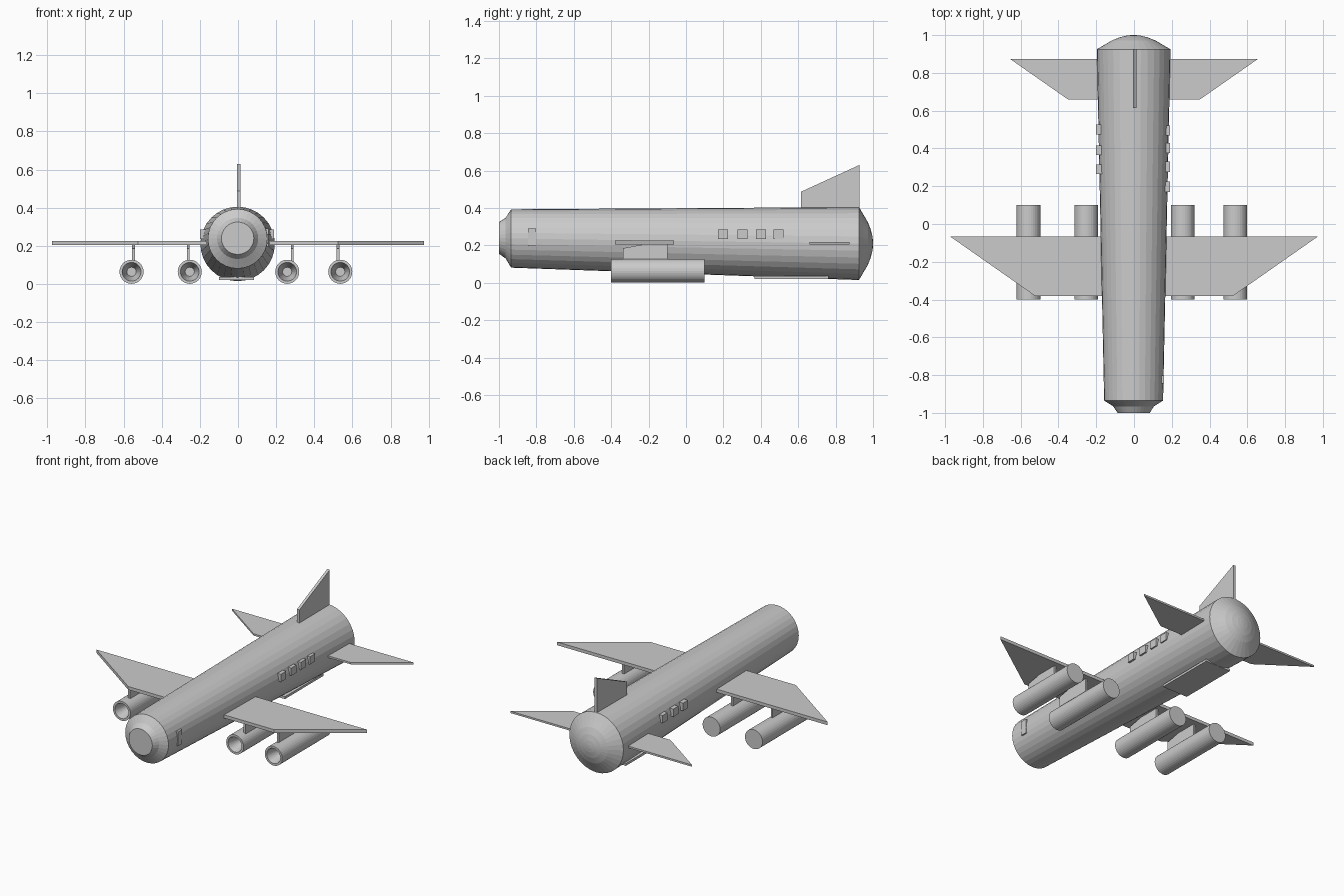
import bpy, bmesh, math
from mathutils import Vector

if "Cube" in bpy.data.objects:
    bpy.data.objects.remove(bpy.data.objects["Cube"])


def finish(name, bm):
    bmesh.ops.recalc_face_normals(bm, faces=bm.faces)
    me = bpy.data.meshes.new(name)
    bm.to_mesh(me)
    bm.free()
    ob = bpy.data.objects.new(name, me)
    bpy.context.collection.objects.link(ob)
    return ob


def tube(name, rings, cx=0.0, n=32):
    """Loft circles (y, radius, centre z) along y and cap both ends."""
    bm = bmesh.new()
    loops = []
    for y, r, cz in rings:
        loops.append([bm.verts.new((cx + r * math.cos(2 * math.pi * i / n), y,
                                    cz + r * math.sin(2 * math.pi * i / n)))
                      for i in range(n)])
    for a, b in zip(loops, loops[1:]):
        for i in range(n):
            j = (i + 1) % n
            bm.faces.new((a[i], a[j], b[j], b[i]))
    bm.faces.new(loops[0])
    bm.faces.new(loops[-1])
    return finish(name, bm)


def slab(name, points, offset):
    """Extrude a planar outline by an offset vector."""
    bm = bmesh.new()
    face = bm.faces.new([bm.verts.new(p) for p in points])
    res = bmesh.ops.extrude_face_region(bm, geom=[face])
    verts = [v for v in res["geom"] if isinstance(v, bmesh.types.BMVert)]
    bmesh.ops.translate(bm, verts=verts, vec=Vector(offset))
    return finish(name, bm)


def box(name, x, y, z):
    return slab(name, [(x[0], y[0], z[0]), (x[1], y[0], z[0]),
                       (x[1], y[1], z[0]), (x[0], y[1], z[0])],
                (0, 0, z[1] - z[0]))


# Fuselage: stepped nose, widening body, domed tail
tube("fuselage", [
    (-1.0, 0.085, 0.24), (-0.965, 0.108, 0.239), (-0.948, 0.135, 0.238),
    (-0.935, 0.156, 0.237), (0.925, 0.195, 0.21), (0.95, 0.152, 0.21),
    (0.972, 0.115, 0.21), (0.988, 0.075, 0.21), (0.997, 0.038, 0.21),
    (1.0, 0.012, 0.21)], cx=-0.002)

# Wings and tailplanes on both sides
for side, s in (("left", -1), ("right", 1)):
    slab(side + "_wing", [(s * x, y, 0.204) for x, y in
         ((0.12, -0.38), (0.525, -0.38), (0.975, -0.065), (0.12, -0.065))],
         (0, 0, 0.021))
    slab(side + "_tailplane", [(s * x, y, 0.206) for x, y in
         ((0.12, 0.66), (0.35, 0.66), (0.655, 0.873), (0.12, 0.873))],
         (0, 0, 0.012))

# Tail fin
slab("tail_fin", [(-0.006, 0.615, 0.36), (-0.006, 0.615, 0.487),
                  (-0.006, 0.927, 0.63), (-0.006, 0.927, 0.36)], (0.018, 0, 0))

# Engines with hollow intakes, each hung from a pylon
for i, (ex, px) in enumerate(((-0.558, -0.548), (-0.253, -0.26),
                              (0.258, 0.284), (0.536, 0.524))):
    ez = 0.064
    tube(f"engine_{i + 1}", [(-0.30, 0.024, ez), (-0.40, 0.049, ez),
                             (-0.40, 0.063, ez), (0.10, 0.063, ez)], cx=ex)
    slab(f"pylon_{i + 1}", [(px - 0.007, y, z) for y, z in
         ((-0.337, 0.10), (-0.337, 0.185), (-0.215, 0.208),
          (-0.10, 0.208), (-0.10, 0.10))], (0.014, 0, 0))

# Cabin windows: four on the right, three on the left
for y in (0.197, 0.303, 0.402, 0.495):
    box("right_window", (0.15, 0.19), (y - 0.027, y + 0.027), (0.235, 0.285))
for y in (0.29, 0.39, 0.50):
    box("left_window", (-0.2, -0.15), (y - 0.026, y + 0.026), (0.235, 0.285))

# Front door on the right and cargo hatch under the belly
box("front_door", (0.12, 0.16), (-0.845, -0.803), (0.197, 0.29))
box("belly_hatch", (-0.1, 0.083), (0.365, 0.762), (0.021, 0.036))
